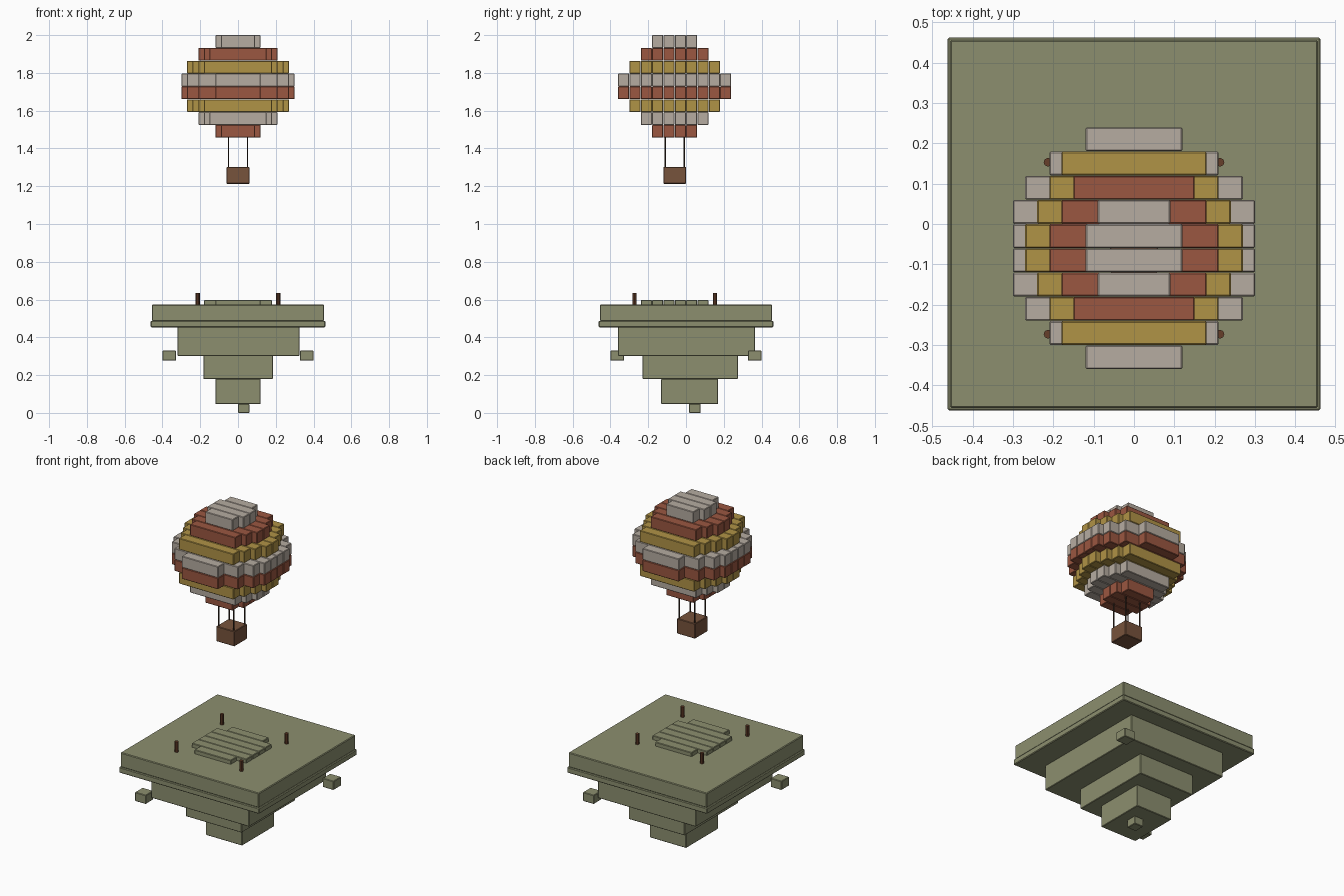
import bpy
import bmesh
from math import sqrt
from mathutils import Matrix

if "Cube" in bpy.data.objects:
    bpy.data.objects.remove(bpy.data.objects["Cube"])


def material(name, hex_code):
    def linear(c):
        return c / 12.92 if c <= 0.04045 else ((c + 0.055) / 1.055) ** 2.4
    rgb = [linear(int(hex_code[i:i + 2], 16) / 255) for i in (0, 2, 4)]
    mat = bpy.data.materials.new(name)
    mat.use_nodes = True
    mat.diffuse_color = (*rgb, 1)
    mat.node_tree.nodes["Principled BSDF"].inputs["Base Color"].default_value = (*rgb, 1)
    return mat


OLIVE = material("olive stone", "8C8F6F")
CREAM = material("cream cloth", "B6ACA1")
RED = material("rust red cloth", "9B5741")
GOLD = material("golden cloth", "B09346")
BROWN = material("basket brown", "77533C")
POST = material("dark post wood", "663F2A")
ROPE = material("dark rope", "3E2E24")


def finish(name, bm, mat, bevel=0.0):
    mesh = bpy.data.meshes.new(name)
    bm.to_mesh(mesh)
    bm.free()
    mesh.materials.append(mat)
    obj = bpy.data.objects.new(name, mesh)
    bpy.context.collection.objects.link(obj)
    if bevel:
        mod = obj.modifiers.new("edge bevel", 'BEVEL')
        mod.width = bevel
        mod.segments = 1
    return obj


def add_box(bm, x, y, z):
    """Box from (low, high) ranges on each axis."""
    centre = [(a + b) / 2 for a, b in (x, y, z)]
    size = [b - a for a, b in (x, y, z)]
    bmesh.ops.create_cube(bm, size=1, matrix=Matrix.Translation(centre) @ Matrix.Diagonal((*size, 1)))


def box(name, x, y, z, mat, bevel=0.003):
    bm = bmesh.new()
    add_box(bm, x, y, z)
    return finish(name, bm, mat, bevel)


ROW = 0.06        # depth of one plank row
MID_Y = -0.06     # balloon axis


def stepped_disc(name, radius, rows, z, mat):
    """Disc of parallel planks whose lengths snap to half a row."""
    bm = bmesh.new()
    for i in range(rows):
        off = (i - (rows - 1) / 2) * ROW
        step = ROW / 2
        half = round(sqrt(radius ** 2 - off ** 2) / step) * step
        y = MID_Y + off
        add_box(bm, (-half, half), (y - 0.0295, y + 0.0295), z)
    return finish(name, bm, mat, 0.003)


# Floating island: stepped tiers from the top down
box("island_top", (-0.456, 0.456), (-0.456, 0.456), (0.486, 0.573), OLIVE, 0.004)
box("island_rim", (-0.462, 0.462), (-0.462, 0.462), (0.453, 0.487), OLIVE, 0.004)
box("upper_tier", (-0.32, 0.325), (-0.36, 0.365), (0.302, 0.454), OLIVE)
box("middle_tier", (-0.183, 0.185), (-0.23, 0.275), (0.179, 0.303), OLIVE)
box("lower_tier", (-0.12, 0.12), (-0.132, 0.17), (0.047, 0.18), OLIVE)
box("bottom_stone", (0, 0.06), (0.015, 0.078), (0, 0.048), OLIVE)

# Loose stones at two opposite corners
for side, low, high in (("front", -0.4, -0.328), ("back", 0.328, 0.4)):
    box(side + "_loose_stone", (low, high), (low, high), (0.277, 0.33), OLIVE)

# Landing pad and its corner posts
stepped_disc("landing_pad", 0.19, 6, (0.57, 0.597), OLIVE)
for x in (-0.213, 0.213):
    for y in (MID_Y - 0.213, MID_Y + 0.213):
        bm = bmesh.new()
        bmesh.ops.create_cone(bm, cap_ends=True, segments=8, radius1=0.011, radius2=0.011,
                              depth=0.064, matrix=Matrix.Translation((x, y, 0.603)))
        finish("landing_post", bm, POST)

# Balloon envelope: stacked stepped discs
LAYERS = [(0.12, 4, RED), (0.21, 6, CREAM), (0.27, 8, GOLD), (0.30, 10, RED),
          (0.30, 10, CREAM), (0.27, 8, GOLD), (0.21, 6, RED), (0.12, 4, CREAM)]
BASE, STEP = 1.457, 0.0679
for i, (radius, rows, mat) in enumerate(LAYERS):
    low = BASE + i * STEP
    stepped_disc("envelope_layer", radius, rows, (low, low + STEP - 0.0005), mat)

# Basket and ropes
box("basket", (-0.06, 0.06), (MID_Y - 0.06, MID_Y + 0.06), (1.213, 1.303), BROWN)
for x in (-0.05, 0.05):
    for y in (MID_Y - 0.05, MID_Y + 0.05):
        bm = bmesh.new()
        bmesh.ops.create_cone(bm, cap_ends=True, segments=6, radius1=0.004, radius2=0.004,
                              depth=0.17, matrix=Matrix.Translation((x, y, 1.38)))
        finish("rope", bm, ROPE)
